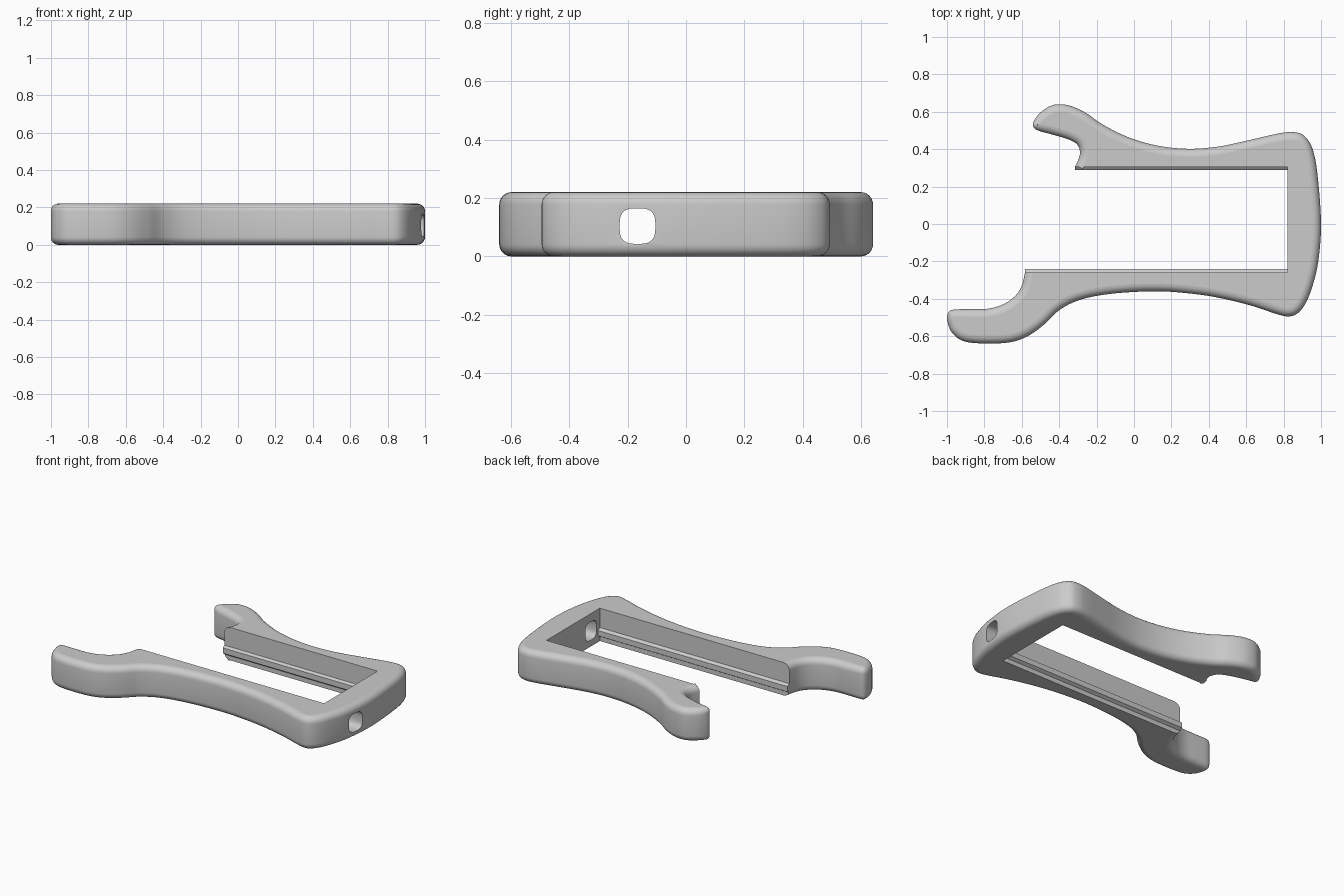
import bpy
import bmesh
import math
from mathutils import Vector
from mathutils.geometry import delaunay_2d_cdt

HEIGHT = 0.22
FILLET = 0.042
STEPS = 6
SLOT_BACK, SLOT_FRONT, SLOT_RIGHT = 0.305, -0.26, 0.82
HOLE_Y, HOLE_Z, HOLE_SIZE = -0.166, 0.104, 0.061

# Outer outline, clockwise from the back arm's end to the front arm's end
OUTLINE = [
    (-.315, SLOT_BACK), (-.29, .37), (-.3, .42), (-.345, .45), (-.425, .475),
    (-.505, .497), (-.537, .517), (-.537, .547), (-.505, .592), (-.45, .63),
    (-.398, .64), (-.334, .63), (-.254, .592), (-.163, .529), (-.02, .46),
    (.136, .417), (.297, .402), (.457, .415), (.618, .449), (.778, .485),
    (.858, .491), (.912, .47), (.955, .4), (.981, .265), (1, 0), (.985, -.2),
    (.955, -.33), (.917, -.425), (.874, -.478), (.826, -.494), (.762, -.481),
    (.618, -.434), (.43, -.39), (.243, -.366), (.083, -.36), (-.13, -.374),
    (-.29, -.406), (-.398, -.46), (-.479, -.536), (-.56, -.595), (-.655, -.631),
    (-.783, -.639), (-.906, -.628), (-.97, -.585), (-.997, -.525), (-.997, -.482),
    (-.97, -.459), (-.88, -.455), (-.783, -.453), (-.703, -.431), (-.639, -.388),
    (-.602, -.334), (-.583, SLOT_FRONT),
]

cube = bpy.data.objects.get("Cube")
if cube:
    bpy.data.objects.remove(cube, do_unlink=True)

grey = bpy.data.materials.new("plain grey")
grey.use_nodes = True
grey.diffuse_color = (0.6, 0.6, 0.6, 1)
grey.node_tree.nodes["Principled BSDF"].inputs["Base Color"].default_value = (0.6, 0.6, 0.6, 1)


def skin(bm, rings):
    """Join neighbouring closed rings of vertices with quads."""
    for low, high in zip(rings, rings[1:]):
        for i in range(len(low)):
            bm.faces.new((low[i - 1], low[i], high[i], high[i - 1]))


def finish(bm, name):
    bmesh.ops.recalc_face_normals(bm, faces=bm.faces)
    mesh = bpy.data.meshes.new(name)
    bm.to_mesh(mesh)
    bm.free()
    mesh.materials.append(grey)
    obj = bpy.data.objects.new(name, mesh)
    bpy.context.collection.objects.link(obj)
    return obj


def spline(points):
    """Smooth curve passing through every point."""
    pts = [Vector(p) for p in points]
    pts = [pts[0]] + pts + [pts[-1]]
    result = []
    for a, b, c, d in zip(pts, pts[1:], pts[2:], pts[3:]):
        for k in range(STEPS):
            t = k / STEPS
            result.append(b + 0.5 * t * (c - a + t * (2 * a - 5 * b + 4 * c - d
                                                      + t * (3 * (b - c) + d - a))))
    return result + [pts[-2]]


def around(values, i, reach):
    return values[max(0, i - reach):i + reach + 1]


def inward_normals(points):
    normals = []
    for i in range(len(points)):
        near = around(points, i, 1)
        along = (near[-1] - near[0]).normalized()
        normals.append(Vector((along.y, -along.x)))
    # The rounding of both arm ends stays in the plane of the slot walls
    normals[0] = normals[-1] = Vector((1, 0))
    return normals


def fillet_radii(points, normals):
    """Shrink the rounding where the outline turns tightly."""
    radii = []
    for i in range(len(points)):
        p, n = around(points, i, 3), around(normals, i, 3)
        turn = n[0].x * n[-1].y - n[0].y * n[-1].x
        length = sum((b - a).length for a, b in zip(p, p[1:]))
        radii.append(min(FILLET, 0.85 * length / -turn) if turn < -0.01 else FILLET)
    radii = [min(around(radii, i, 4)) for i in range(len(radii))]
    return [sum(around(radii, i, 4)) / len(around(radii, i, 4)) for i in range(len(radii))]


# Frame body: rounded outer rims, sharp slot corners
path = spline(OUTLINE)
normals = inward_normals(path)
radii = fillet_radii(path, normals)
for corner_y in (SLOT_FRONT, SLOT_BACK):
    path.append(Vector((SLOT_RIGHT, corner_y)))
    normals.append(Vector((1, 0)))
    radii.append(0)


def rim(angle, top):
    ring = []
    for p, n, r in zip(path, normals, radii):
        q = p + n * r * (1 - math.cos(angle))
        drop = r * (1 - math.sin(angle))
        ring.append((q.x, q.y, HEIGHT - drop if top else drop))
    return ring


angles = [math.pi / 2 * k / STEPS for k in range(STEPS + 1)]
rings = [rim(a, False) for a in reversed(angles)] + [rim(a, True) for a in angles]
body = bmesh.new()
skin(body, [[body.verts.new(p) for p in ring] for ring in rings])

# Flat top and bottom, triangulated inside the C-shaped rim
for ring in (rings[0], rings[-1]):
    count = len(ring)
    flat = [Vector(p[:2]) for p in ring]
    sides = [(i, (i + 1) % count) for i in range(count)]
    points, _, triangles, *_ = delaunay_2d_cdt(flat, sides, [], 1, 0.000001)
    verts = [body.verts.new((p.x, p.y, ring[0][2])) for p in points]
    for triangle in triangles:
        body.faces.new([verts[i] for i in triangle])
bmesh.ops.remove_doubles(body, verts=body.verts, dist=0.00001)


# Rounded square hole through the end bar
def open_wall(bm, faces, depth):
    """Replace wall faces by a patch with the hole's outline cut out of it."""
    border = [e for e in bm.edges if sum(f in faces for f in e.link_faces) == 1]
    bmesh.ops.delete(bm, geom=list(faces), context="FACES")
    ring = []
    for k in range(32):
        a = math.tau * (k + 0.5) / 32
        c, s = math.cos(a), math.sin(a)
        y = HOLE_Y + HOLE_SIZE * math.copysign(abs(c) ** 0.65, c)
        z = HOLE_Z + HOLE_SIZE * math.copysign(abs(s) ** 0.65, s)
        ring.append(bm.verts.new((depth(y), y, z)))
    edges = [bm.edges.new((ring[i - 1], ring[i])) for i in range(len(ring))]
    bmesh.ops.triangle_fill(bm, use_beauty=True, edges=border + edges, normal=(1, 0, 0))
    return ring


def wall_faces(bm, x_low, x_high, reach):
    """Upright faces of the end bar near the hole."""
    found = set()
    for f in bm.faces:
        middle = f.calc_center_median()
        heights = [v.co.z for v in f.verts]
        if (x_low < middle.x < x_high and abs(middle.y - HOLE_Y) < reach
                and max(heights) - min(heights) > 0.1):
            found.add(f)
    return found


outer = open_wall(body, wall_faces(body, 0.95, 1.01, 0.1), lambda y: 1 - 0.4 * y * y)
inner = open_wall(body, wall_faces(body, SLOT_RIGHT - 0.01, SLOT_RIGHT + 0.01, 0.3),
                  lambda y: SLOT_RIGHT)
skin(body, [outer, inner])
frame = finish(body, "frame")

bpy.ops.object.select_all(action="DESELECT")
bpy.context.view_layer.objects.active = frame
frame.select_set(True)
bpy.ops.object.shade_smooth_by_angle(angle=math.radians(35))
for face in frame.data.polygons:
    if abs(face.normal.z) > 0.999:
        face.use_smooth = False


# Guide rails running along the inner walls
def rail(name, left, wall, tip):
    root = wall - (tip - wall) * 0.3
    section = [(root, 0.03), (wall, 0.03), (tip, 0.042), (tip, 0.078), (wall, 0.09), (root, 0.09)]
    bm = bmesh.new()
    ends = [[bm.verts.new((x, y, z)) for y, z in section] for x in (left, SLOT_RIGHT + 0.005)]
    skin(bm, ends)
    for end in ends:
        bm.faces.new(end)
    finish(bm, name)


rail("back_rail", -0.315, SLOT_BACK, 0.29)
rail("front_rail", -0.583, SLOT_FRONT, -0.24)
